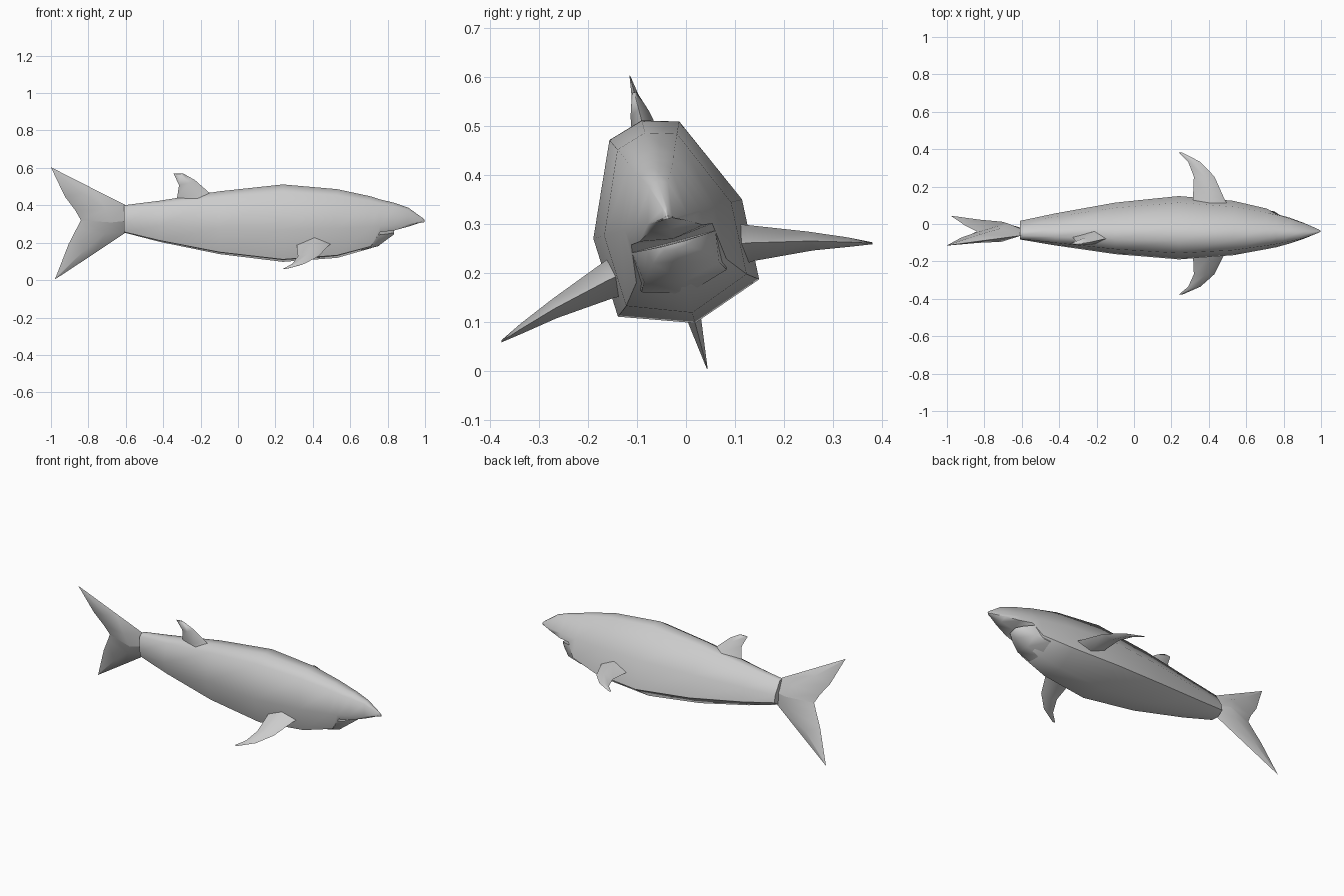
import bpy
import bmesh
import math
from mathutils import Matrix, Vector

default = bpy.data.objects.get("Cube")
if default:
    bpy.data.objects.remove(default)

skin = bpy.data.materials.new("pale grey skin")
skin.use_nodes = True
GREY = (0.6, 0.6, 0.6, 1)
skin.diffuse_color = GREY
skin.node_tree.nodes["Principled BSDF"].inputs["Base Color"].default_value = GREY

# The whole fish is rolled a little about its long axis
POSE = Matrix.Translation((0, -0.04, 0.32)) @ Matrix.Rotation(math.radians(14.8), 4, "X")


def loft(name, rings):
    """Skin a row of equal rings of (x, side, up) points and cap both ends."""
    bm = bmesh.new()
    rows = [[bm.verts.new(POSE @ Vector(p)) for p in ring] for ring in rings]
    n = len(rows[0])
    for a, b in zip(rows, rows[1:]):
        for i in range(n):
            j = (i + 1) % n
            bm.faces.new((a[i], a[j], b[j], b[i]))
    bm.faces.new(rows[0])
    bm.faces.new(rows[-1])
    bmesh.ops.remove_doubles(bm, verts=bm.verts, dist=0.0005)
    bmesh.ops.recalc_face_normals(bm, faces=bm.faces)
    mesh = bpy.data.meshes.new(name)
    bm.to_mesh(mesh)
    bm.free()
    mesh.materials.append(skin)
    obj = bpy.data.objects.new(name, mesh)
    bpy.context.collection.objects.link(obj)
    bpy.ops.object.select_all(action="DESELECT")
    obj.select_set(True)
    bpy.context.view_layer.objects.active = obj
    bpy.ops.object.shade_smooth_by_angle(angle=math.radians(65))
    return obj


def body_ring(x, half, top, low):
    """Eight-sided section, narrow at the back and broad at the belly."""
    side = [(0, top), (0.47 * half, 0.89 * top), (half, -0.01),
            (0.95 * half, 0.77 * low), (0, low)]
    return [(x, w, v) for w, v in side] + [(x, -w, v) for w, v in side[3:0:-1]]


def fin_ring(lead, trail, thick):
    """Diamond section between a leading and a trailing (x, up) point."""
    x = lead[0] * 0.6 + trail[0] * 0.4
    v = lead[1] * 0.6 + trail[1] * 0.4
    return [(lead[0], 0, lead[1]), (x, thick, v),
            (trail[0], 0, trail[1]), (x, -thick, v)]


# Body and snout: x, half width, top, bottom
loft("body", [body_ring(*s) for s in [
    (-0.61, 0.047, 0.083, -0.068), (-0.42, 0.08, 0.108, -0.119),
    (-0.1, 0.128, 0.16, -0.187), (0.24, 0.157, 0.198, -0.23),
    (0.53, 0.134, 0.172, -0.208), (0.71, 0.1, 0.132, -0.155),
    (0.76, 0.09, 0.115, -0.055), (0.83, 0.07, 0.098, -0.052),
    (0.91, 0.042, 0.07, -0.032), (0.985, 0.01, 0.014, -0.009), (0.998, 0.002, 0.003, -0.003)]])


# Lower jaw: x, half width, lip height, chin height
def jaw_ring(x, half, lip, chin):
    return [(x, half, lip), (x, 0.9 * half, lip * 0.25 + chin * 0.75), (x, 0, chin),
            (x, -0.9 * half, lip * 0.25 + chin * 0.75), (x, -half, lip)]


loft("lower_jaw", [jaw_ring(*s) for s in [
    (0.66, 0.1, -0.06, -0.168), (0.75, 0.088, -0.058, -0.143),
    (0.8, 0.058, -0.06, -0.1), (0.835, 0.025, -0.062, -0.075)]])

# Tail: two lobes sharing the middle section
tail_root = fin_ring((-0.57, 0), (-0.84, 0), 0.046)
loft("upper_tail_lobe", [tail_root,
     fin_ring((-0.6, 0.083), (-0.87, 0.055), 0.038),
     fin_ring((-0.77, 0.172), (-0.925, 0.13), 0.022),
     fin_ring((-1, 0.293), (-0.998, 0.288), 0.001)])
loft("lower_tail_lobe", [tail_root,
     fin_ring((-0.6, -0.068), (-0.865, -0.05), 0.038),
     fin_ring((-0.77, -0.185), (-0.905, -0.13), 0.022),
     fin_ring((-0.98, -0.328), (-0.977, -0.322), 0.001)])

# Dorsal fin
loft("dorsal_fin", [
    fin_ring((-0.1, 0.12), (-0.335, 0.1), 0.04),
    fin_ring((-0.16, 0.158), (-0.325, 0.13), 0.032),
    fin_ring((-0.23, 0.222), (-0.315, 0.195), 0.02),
    fin_ring((-0.29, 0.257), (-0.345, 0.258), 0.005)])

# Pectoral fins: reach, leading x, trailing x, height, half thickness
for name, s in (("left_pectoral_fin", 1), ("right_pectoral_fin", -1)):
    rings = []
    for w, lead, trail, v, t in [
            (0.09, 0.52, 0.29, -0.09, 0.05), (0.15, 0.485, 0.315, -0.1, 0.038),
            (0.27, 0.43, 0.32, -0.128, 0.02), (0.345, 0.355, 0.29, -0.15, 0.01),
            (0.392, 0.26, 0.24, -0.165, 0.002)]:
        x = lead * 0.55 + trail * 0.45
        rings.append([(lead, s * w, v), (x, s * w, v + t),
                      (trail, s * w, v), (x, s * w, v - t)])
    loft(name, rings)
